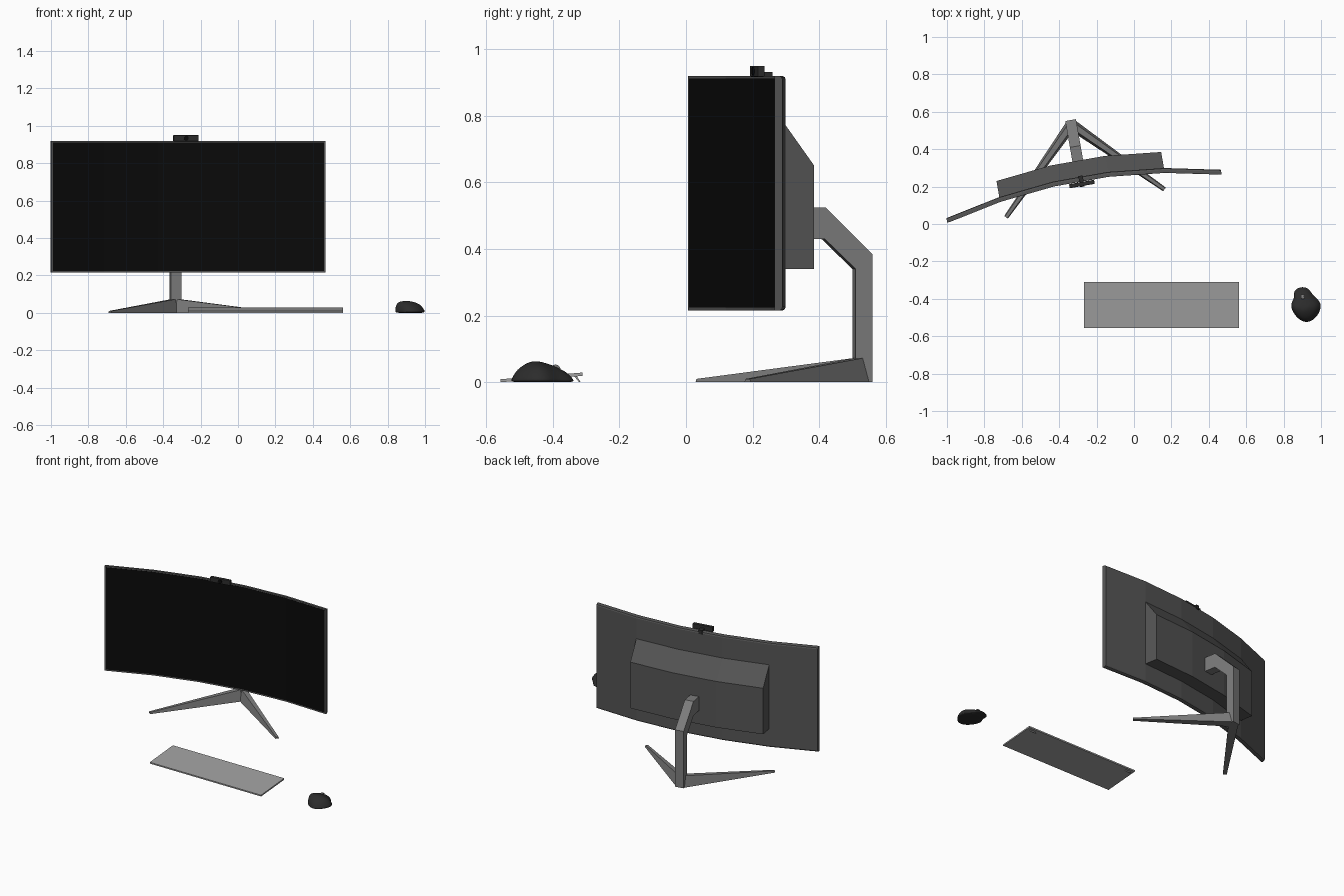
import bpy, bmesh, math
from mathutils import Matrix, Vector

if "Cube" in bpy.data.objects:
    bpy.data.objects.remove(bpy.data.objects["Cube"])

# The monitor assembly is modelled in its own frame, turned 10 degrees
TURN = Matrix.Translation((-0.265, 0.136, 0)) @ Matrix.Rotation(math.radians(10), 4, 'Z')


def colour(name, v):
    m = bpy.data.materials.new(name)
    m.diffuse_color = (v, v, v, 1)
    m.use_nodes = True
    m.node_tree.nodes["Principled BSDF"].inputs["Base Color"].default_value = m.diffuse_color
    return m


BLACK = colour("screen_black", 0.003)
SHELL = colour("shell_grey", 0.09)
METAL = colour("stand_grey", 0.2)
KEYS = colour("keyboard_grey", 0.35)
DARK = colour("dark_plastic", 0.025)


def finish(name, bm, mat, matrix=None):
    if matrix:
        bm.transform(matrix)
    bmesh.ops.recalc_face_normals(bm, faces=bm.faces)
    me = bpy.data.meshes.new(name)
    bm.to_mesh(me)
    bm.free()
    me.materials.append(mat)
    ob = bpy.data.objects.new(name, me)
    bpy.context.collection.objects.link(ob)
    return ob


def loft(rings, bm=None):
    """Closed loops joined in order, with capped ends."""
    bm = bm or bmesh.new()
    vs = [[bm.verts.new(p) for p in r] for r in rings]
    n = len(rings[0])
    for a, b in zip(vs, vs[1:]):
        for i in range(n):
            bm.faces.new((a[i], a[(i + 1) % n], b[(i + 1) % n], b[i]))
    bm.faces.new(vs[0])
    bm.faces.new(vs[-1][::-1])
    return bm


def box(name, lo, hi, mat, matrix=None, bevel=0):
    bm = bmesh.new()
    lo, hi = Vector(lo), Vector(hi)
    bmesh.ops.create_cube(bm, size=1, matrix=Matrix.Translation((lo + hi) / 2)
                          @ Matrix.Diagonal((*(hi - lo), 1)))
    if bevel:
        bmesh.ops.bevel(bm, geom=bm.edges[:], offset=bevel, segments=2, affect='EDGES', profile=0.5)
    return finish(name, bm, mat, matrix)


# Curved monitor: five flat segments on an arc
STATIONS = [-0.745, -0.447, -0.149, 0.149, 0.447, 0.745]
SAG = [0.0, 0.062, 0.0935, 0.0935, 0.062, 0.0]


def sag(x):
    for x0, x1, s0, s1 in zip(STATIONS, STATIONS[1:], SAG, SAG[1:]):
        if x <= x1:
            return s0 + (s1 - s0) * (x - x0) / (x1 - x0)
    return 0


def sweep(name, xs, profile, mat):
    rings = [[(x, sag(x) + y, z) for y, z in profile] for x in xs]
    return finish(name, loft(rings), mat, TURN)


sweep("monitor_shell", STATIONS,
      [(0, 0.215), (0, 0.92), (0.015, 0.92), (0.022, 0.916), (0.025, 0.908),
       (0.025, 0.227), (0.022, 0.219), (0.015, 0.215)], SHELL)
sweep("screen_panel", [-0.736] + STATIONS[1:-1] + [0.736],
      [(-0.0015, 0.224), (-0.0015, 0.912), (0.005, 0.912), (0.005, 0.224)], BLACK)
sweep("rear_housing", STATIONS[1:-1],
      [(0.02, 0.34), (0.02, 0.778), (0.112, 0.65), (0.112, 0.34)], SHELL)

# Bent stand post
post = [(0.426, 0), (0.426, 0.383), (0.283, 0.525), (0.19, 0.525),
        (0.19, 0.43), (0.28, 0.43), (0.374, 0.34), (0.374, 0)]
finish("stand_post", loft([[(x, y, z) for y, z in post] for x in (-0.029, 0.029)]), METAL, TURN)

# Two tapered, splayed legs
for side, name in ((-1, "left_leg"), (1, "right_leg")):
    a, b = Vector((0, 0.402, 0)), Vector((side * 0.43, -0.026, 0))
    across = (b - a).normalized().cross(Vector((0, 0, 1)))

    def section(c, bottom, top, h):
        up = Vector((0, 0, h))
        return [c - across * bottom, c + across * bottom, c + across * top + up, c - across * top + up]
    finish(name, loft([section(a, 0.03, 0.016, 0.075), section(b, 0.012, 0.008, 0.01)]), METAL, TURN)

# Webcam with lens and clip
box("webcam_body", (-0.068, 0.068, 0.917), (0.068, 0.09, 0.95), DARK, TURN, 0.003)
bm = bmesh.new()
bmesh.ops.create_cone(bm, cap_ends=True, segments=20, radius1=0.013, radius2=0.013, depth=0.006,
                      matrix=Matrix.Translation((0, 0.067, 0.934)) @ Matrix.Rotation(math.pi / 2, 4, 'X'))
finish("webcam_lens", bm, BLACK, TURN)
box("webcam_clip", (-0.012, 0.085, 0.92), (0.012, 0.122, 0.932), DARK, TURN)
box("webcam_clip_tab", (-0.012, 0.119, 0.905), (0.012, 0.124, 0.932), DARK, TURN)

# Thin tilted keyboard with two fold-out feet
side = [(-0.557, 0.0), (-0.557, 0.009), (-0.311, 0.029), (-0.311, 0.019)]
finish("keyboard_slab", loft([[(x, y, z) for y, z in side] for x in (-0.267, 0.562)]), KEYS)
foot = [(-0.336, 0.018), (-0.328, 0.018), (-0.316, 0.0), (-0.321, 0.0)]
for x, name in ((-0.245, "left_keyboard_foot"), (0.505, "right_keyboard_foot")):
    finish(name, loft([[(x + d, y, z) for y, z in foot] for d in (0, 0.035)]), KEYS)

# Mouse: sculpted outline shrinking upward over a humped side profile
outline = [(0.853, -0.36), (0.888, -0.337), (0.932, -0.341), (0.957, -0.385), (0.997, -0.415),
           (0.999, -0.457), (0.970, -0.505), (0.925, -0.530), (0.877, -0.507), (0.843, -0.458),
           (0.842, -0.422), (0.862, -0.392)]
hump = [(-0.54, 0.025), (-0.50, 0.051), (-0.455, 0.064), (-0.42, 0.056), (-0.37, 0.04), (-0.33, 0.025)]


def height(y):
    for (y0, z0), (y1, z1) in zip(hump, hump[1:]):
        if y <= y1:
            return z0 + (z1 - z0) * (y - y0) / (y1 - y0)
    return hump[-1][1]


cx, cy = 0.916, -0.44


def ring(s, f, lean=0.0):
    pts = [(cx + lean + (x - cx) * s, cy + (y - cy) * s) for x, y in outline]
    return [(x, y, height(y) * f - max(0, x - cx) * f * 0.12) for x, y in pts]


bm = loft([ring(0.5, 0), ring(0.98, 0), ring(1.04, 0.15), ring(0.98, 0.45, -0.003),
           ring(0.82, 0.85, -0.008), ring(0.5, 1.0, -0.012), ring(0.2, 1.03, -0.014)])
mouse = finish("mouse_body", bm, DARK)
mouse.modifiers.new("smooth", 'SUBSURF').levels = 2
mouse.modifiers["smooth"].render_levels = 2
for p in mouse.data.polygons:
    p.use_smooth = True

# Scroll wheel
bm = bmesh.new()
bmesh.ops.create_cone(bm, cap_ends=True, segments=20, radius1=0.016, radius2=0.016, depth=0.012,
                      matrix=Matrix.Translation((0.902, -0.392, 0.037)) @ Matrix.Rotation(math.pi / 2, 4, 'Y'))
finish("mouse_wheel", bm, METAL)
